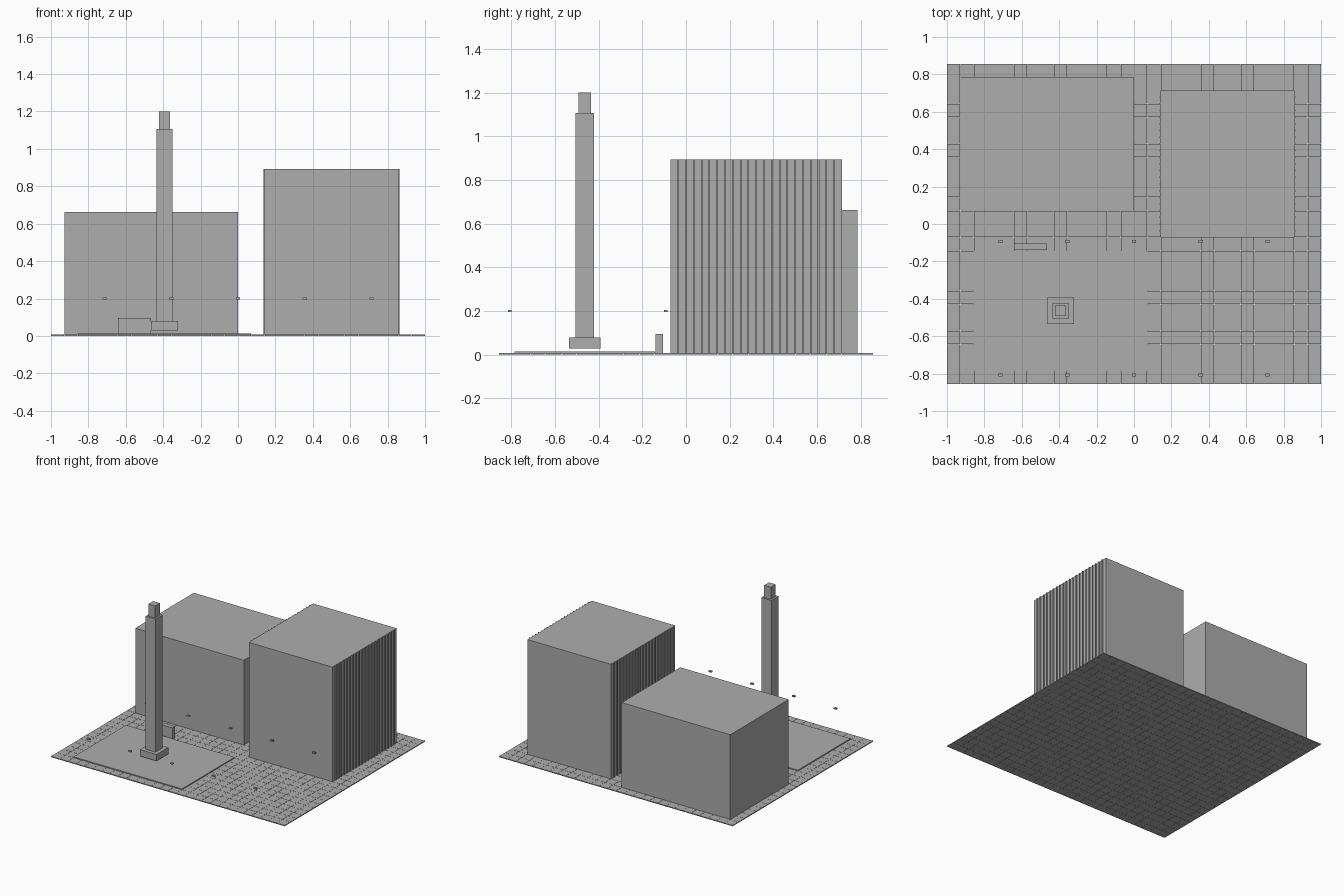
import bpy
import bmesh
from mathutils import Matrix, Vector

cube = bpy.data.objects.get("Cube")
if cube:
    bpy.data.objects.remove(cube, do_unlink=True)

stone = bpy.data.materials.new("grey stone")
stone.use_nodes = True
stone.diffuse_color = (0.42, 0.42, 0.42, 1)
stone.node_tree.nodes["Principled BSDF"].inputs["Base Color"].default_value = stone.diffuse_color


def boxes(name, spans):
    """One object made of boxes, each given as (x0, x1, y0, y1, z0, z1)."""
    bm = bmesh.new()
    for x0, x1, y0, y1, z0, z1 in spans:
        mid = Vector((x0 + x1, y0 + y1, z0 + z1)) / 2
        size = Matrix.Diagonal((x1 - x0, y1 - y0, z1 - z0, 1))
        bmesh.ops.create_cube(bm, size=1, matrix=Matrix.Translation(mid) @ size)
    mesh = bpy.data.meshes.new(name)
    bm.to_mesh(mesh)
    bm.free()
    mesh.materials.append(stone)
    obj = bpy.data.objects.new(name, mesh)
    bpy.context.collection.objects.link(obj)
    return obj


def centred(x, y, half_x, half_y, z0, z1):
    return (x - half_x, x + half_x, y - half_y, y + half_y, z0, z1)


# Everything is laid out on a square paving module
U = 1 / 14
GROUND = 0.007

# Paving slabs with thin open joints
half = U / 2 - 0.0007
boxes("paving_slabs", [centred((i - 13.5) * U, (j - 11.5) * U, half, half, 0, GROUND)
                       for i in range(28) for j in range(24)])

# Raised plaza
boxes("plaza", [(-12 * U, U, -11 * U, -2 * U, GROUND, 0.014)])

# Two buildings
boxes("wide_building", [(-13 * U, 0, U, 11 * U, GROUND, 0.662)])
boxes("tall_building", [(2 * U, 12 * U, -U, 10 * U, GROUND, 0.893)])

# Thin vertical fins on both sides of the tall building
for name, x in (("right_fins", 2 * U), ("left_fins", 12 * U)):
    boxes(name, [centred(x, -U + k * U / 2, 0.007, 0.0035, GROUND, 0.893)
                 for k in range(1, 22)])

# Stepped column
tx, ty = -5.5 * U, -6.5 * U
for name, r, z0, z1 in (("column_base", U, 0.029, 0.079),
                        ("column_shaft", 0.043, 0.079, 1.107),
                        ("column_cap", 0.0286, 1.107, 1.2)):
    boxes(name, [centred(tx, ty, r, r, z0, z1)])

# Low wall behind the plaza
boxes("low_wall", [(-9 * U, -6.5 * U, -0.139, -0.105, GROUND, 0.095)])

# Two rows of floating lamp heads
boxes("lamp_heads", [centred(i * 5 * U, y, 0.0115, 0.0075, 0.195, 0.205)
                     for i in range(-2, 3) for y in (-0.807, -0.093)])
